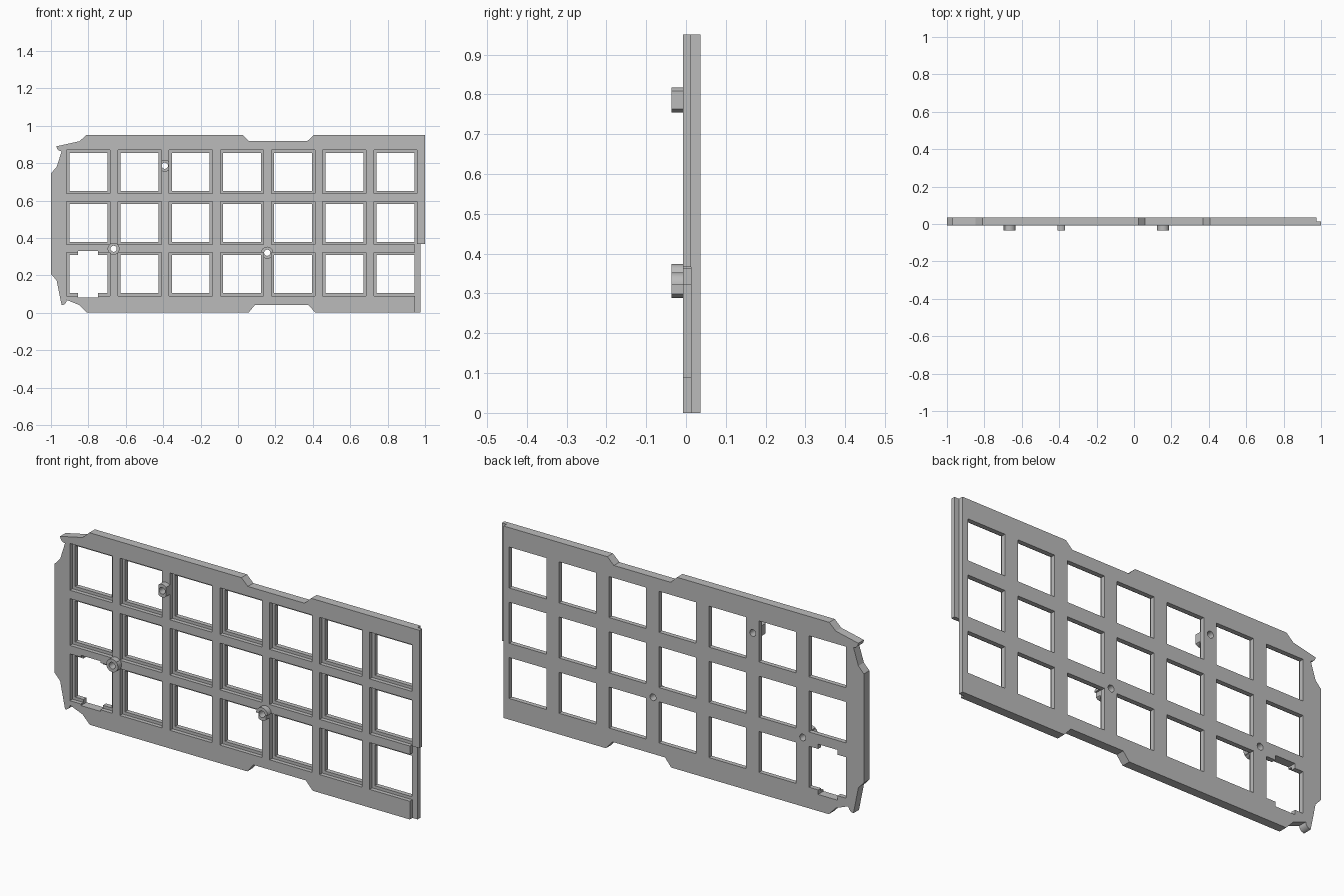
import bpy, bmesh, math

if "Cube" in bpy.data.objects:
    bpy.data.objects.remove(bpy.data.objects["Cube"], do_unlink=True)

# Depth levels, front to back
BOSS_Y, FRONT_Y, STEP_Y, BACK_Y = -0.036, -0.0073, 0.0129, 0.036
PITCH = 0.2737
COLUMNS = [-0.8 + PITCH * i for i in range(7)]
ROWS = [0.206 + PITCH * i for i in range(3)]
BOSSES = [(-0.391, 0.786), (-0.665, 0.342), (0.156, 0.321)]

grey = bpy.data.materials.new("grey plastic")
grey.use_nodes = True
grey.diffuse_color = (0.5, 0.5, 0.5, 1)
grey.node_tree.nodes["Principled BSDF"].inputs["Base Color"].default_value = grey.diffuse_color


def rect(x0, x1, z0, z1):
    return [(x0, z0), (x1, z0), (x1, z1), (x0, z1)]


def square(cx, cz, size):
    h = size / 2
    return rect(cx - h, cx + h, cz - h, cz + h)


def circle(cx, cz, r, n=32):
    return [(cx + r * math.cos(math.tau * i / n), cz + r * math.sin(math.tau * i / n))
            for i in range(n)]


def prisms(name, outlines, y0, y1):
    """Object made of x-z outlines extruded from y0 to y1."""
    bm = bmesh.new()
    for outline in outlines:
        face = bm.faces.new([bm.verts.new((x, y0, z)) for x, z in outline])
        new = bmesh.ops.extrude_face_region(bm, geom=[face])["geom"]
        bmesh.ops.translate(bm, vec=(0, y1 - y0, 0),
                            verts=[v for v in new if isinstance(v, bmesh.types.BMVert)])
    bmesh.ops.recalc_face_normals(bm, faces=bm.faces)
    mesh = bpy.data.meshes.new(name)
    bm.to_mesh(mesh)
    bm.free()
    mesh.materials.append(grey)
    obj = bpy.data.objects.new(name, mesh)
    bpy.context.collection.objects.link(obj)
    return obj


def combine(target, tool, operation):
    """Apply a boolean and remove the tool object."""
    tool.hide_render = True
    mod = target.modifiers.new(tool.name, 'BOOLEAN')
    mod.operation, mod.solver, mod.object = operation, 'EXACT', tool
    bpy.context.view_layer.objects.active = target
    bpy.ops.object.modifier_apply(modifier=mod.name)
    bpy.data.objects.remove(tool, do_unlink=True)


def corner(cz, start):
    """Rounded left corner, a quarter turn from the start angle."""
    return [(-0.943 + 0.027 * math.cos(a), cz + 0.027 * math.sin(a))
            for a in (math.radians(start + 15 * i) for i in range(7))]


def plate_outline(right_edge):
    """Stepped outline, closed by the points of the right edge (top to bottom)."""
    top = [(-0.847, 0.917), (-0.81, 0.951), (0.024, 0.951), (0.059, 0.917),
           (0.37, 0.917), (0.406, 0.951)]
    bottom = [(0.414, 0), (0.377, 0.041), (0.09, 0.041), (0.056, 0),
              (-0.808, 0), (-0.847, 0.041)]
    left = [(-0.97, 0.174), (-1, 0.206), (-1, 0.746), (-0.97, 0.778)]
    return (top + right_edge + bottom + corner(0.068, 270)[::-1] + left
            + corner(0.89, 180)[::-1])


# Back layer, then front layer with its overlapping tongue on the upper right
plate = prisms("switch_plate",
               [plate_outline([(0.975, 0.951), (0.975, 0)])], STEP_Y, BACK_Y)
front = prisms("front_layer",
               [plate_outline([(1, 0.951), (1, 0.367), (0.947, 0.367), (0.947, 0)])],
               FRONT_Y, STEP_Y)
combine(plate, front, 'UNION')

# Screw bosses, trimmed by the recesses they overlap
combine(plate, prisms("screw_bosses", [circle(x, z, 0.032) for x, z in BOSSES],
                      BOSS_Y, 0.002), 'UNION')

# Shallow recesses around each opening
cells = [(x, z) for x in COLUMNS for z in ROWS]
combine(plate, prisms("recess_cutter", [square(x, z, 0.232) for x, z in cells],
                      -0.1, STEP_Y), 'DIFFERENCE')

# Square openings, the notched lower corner opening and the screw holes
combine(plate, prisms("opening_cutter", [square(x, z, 0.203) for x, z in cells],
                      -0.1, 0.1), 'DIFFERENCE')
combine(plate, prisms("notch_cutter", [rect(-0.856, -0.749, 0.082, 0.331)],
                      -0.1, 0.1), 'DIFFERENCE')
combine(plate, prisms("hole_cutter", [circle(x, z, 0.0165) for x, z in BOSSES],
                      -0.1, 0.1), 'DIFFERENCE')

# Smooth the round parts, keep all edges sharp
bpy.ops.object.select_all(action='DESELECT')
plate.select_set(True)
bpy.context.view_layer.objects.active = plate
bpy.ops.object.shade_smooth_by_angle(angle=math.radians(25))
